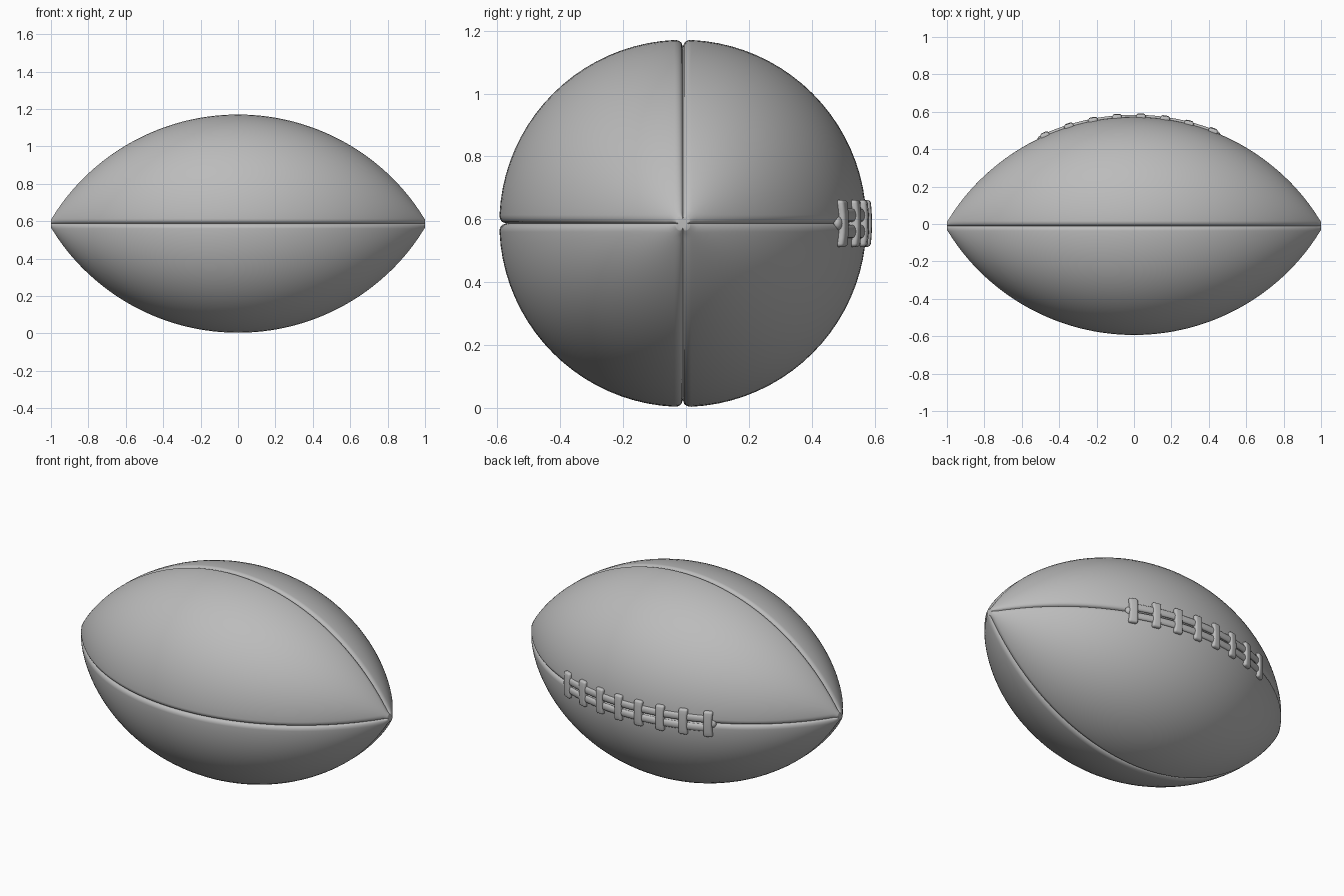
import bpy, bmesh, math
from mathutils import Vector, Matrix

cube = bpy.data.objects.get("Cube")
if cube:
    bpy.data.objects.remove(cube, do_unlink=True)

CY, CZ = -0.01, 0.587            # long axis of the ball
R_MID, R_TIP = 0.584, 0.025      # radius at the middle and at the tips
ARC = (1 + (R_MID - R_TIP) ** 2) / (2 * (R_MID - R_TIP))
SEAM_W, SEAM_D = 0.027, 0.022    # seam half width and depth
LACE_X = -0.027                  # middle of the lacing

grey = bpy.data.materials.new("grey")
grey.use_nodes = True
COLOUR = (0.5, 0.5, 0.5, 1)
grey.diffuse_color = COLOUR
grey.node_tree.nodes["Principled BSDF"].inputs["Base Color"].default_value = COLOUR


def radius(x):
    return math.sqrt(ARC ** 2 - x * x) - ARC + R_MID


def slope(x):
    return math.atan2(-x, math.sqrt(ARC ** 2 - x * x))


def finish(bm, name, angle=60):
    bmesh.ops.recalc_face_normals(bm, faces=bm.faces)
    mesh = bpy.data.meshes.new(name)
    bm.to_mesh(mesh)
    bm.free()
    mesh.materials.append(grey)
    obj = bpy.data.objects.new(name, mesh)
    bpy.context.collection.objects.link(obj)
    bpy.context.view_layer.objects.active = obj
    obj.select_set(True)
    bpy.ops.object.shade_smooth_by_angle(angle=math.radians(angle))
    obj.select_set(False)
    return obj


def loft(bm, rings):
    loops = [[bm.verts.new(p) for p in ring] for ring in rings]
    n = len(loops[0])
    for a, b in zip(loops, loops[1:]):
        for i in range(n):
            bm.faces.new((a[i], a[(i + 1) % n], b[(i + 1) % n], b[i]))
    bm.faces.new(loops[0])
    bm.faces.new(loops[-1])


# Ball: four puffed panels meeting in grooved seams
def ball_ring(x):
    r = radius(x)
    half = math.asin(min(SEAM_W / r, 0.6))
    depth = min(SEAM_D, 0.45 * r)
    seam = [i / 6 for i in range(6)]
    side = [(half * t, depth * (1 - math.sqrt(1 - (1 - t) ** 2))) for t in seam]
    span = math.pi / 2 - 2 * half
    panel = [(half + span * i / 20, 0) for i in range(21)]
    back = [(math.pi / 2 - a, d) for a, d in reversed(side[1:])]
    ring = []
    for quarter in range(4):
        for a, d in side + panel + back:
            a += quarter * math.pi / 2
            ring.append((x, CY + (r - d) * math.cos(a), CZ + (r - d) * math.sin(a)))
    return ring


bm = bmesh.new()
STEPS = 72
loft(bm, [ball_ring(-math.cos(math.pi * i / STEPS)) for i in range(STEPS + 1)])
finish(bm, "ball")


# Two long laces running beside the back seam
def lace_strand(name, offset):
    bm = bmesh.new()
    rings = []
    for i in range(41):
        x = LACE_X + 0.455 * (i / 20 - 1)
        r, tilt = radius(x) - 0.001, slope(x)
        ring = []
        for k in range(12):
            a = math.tau * k / 12
            up = 0.011 * math.sin(a)
            ring.append((x - up * math.sin(tilt), CY + r + up * math.cos(tilt),
                         CZ + offset + 0.021 * math.cos(a)))
        rings.append(ring)
    loft(bm, rings)
    finish(bm, name)


lace_strand("upper_lace", 0.026)
lace_strand("lower_lace", -0.026)


# Eight rounded cross laces, bent around the ball
def cross_lace(name, x):
    bm = bmesh.new()
    bmesh.ops.create_cube(bm, size=1, matrix=Matrix.Diagonal((0.046, 0.036, 0.15, 1)))
    bmesh.ops.bevel(bm, geom=bm.edges[:], offset=0.011, segments=4,
                    profile=0.5, affect='EDGES')
    long_edges = [e for e in bm.edges if e.calc_length() > 0.1]
    bmesh.ops.subdivide_edges(bm, edges=long_edges, cuts=6, use_grid_fill=True)
    r = radius(x)
    turn = Matrix.Rotation(slope(x), 3, 'Z')
    for v in bm.verts:
        z = v.co.z
        flare = 1 + 0.12 * min(1, abs(z) / 0.06) ** 4
        p = turn @ Vector((v.co.x * flare, v.co.y, 0))
        drop = r - math.sqrt(r * r - z * z)
        v.co = (x + p.x, CY + r + p.y - drop, CZ + z)
    finish(bm, name)


for i in range(8):
    cross_lace(f"cross_lace_{i + 1}", LACE_X + 0.128 * (i - 3.5))

# Small knots where the lacing enters the seam
for side, name in ((-1, "right_knot"), (1, "left_knot")):
    x = LACE_X + side * 0.466
    bm = bmesh.new()
    bmesh.ops.create_uvsphere(bm, u_segments=16, v_segments=10, radius=1)
    fit = (Matrix.Translation((x, CY + radius(x) - 0.004, CZ))
           @ Matrix.Rotation(slope(x), 4, 'Z') @ Matrix.Diagonal((0.024, 0.014, 0.022, 1)))
    bmesh.ops.transform(bm, matrix=fit, verts=bm.verts)
    finish(bm, name)
